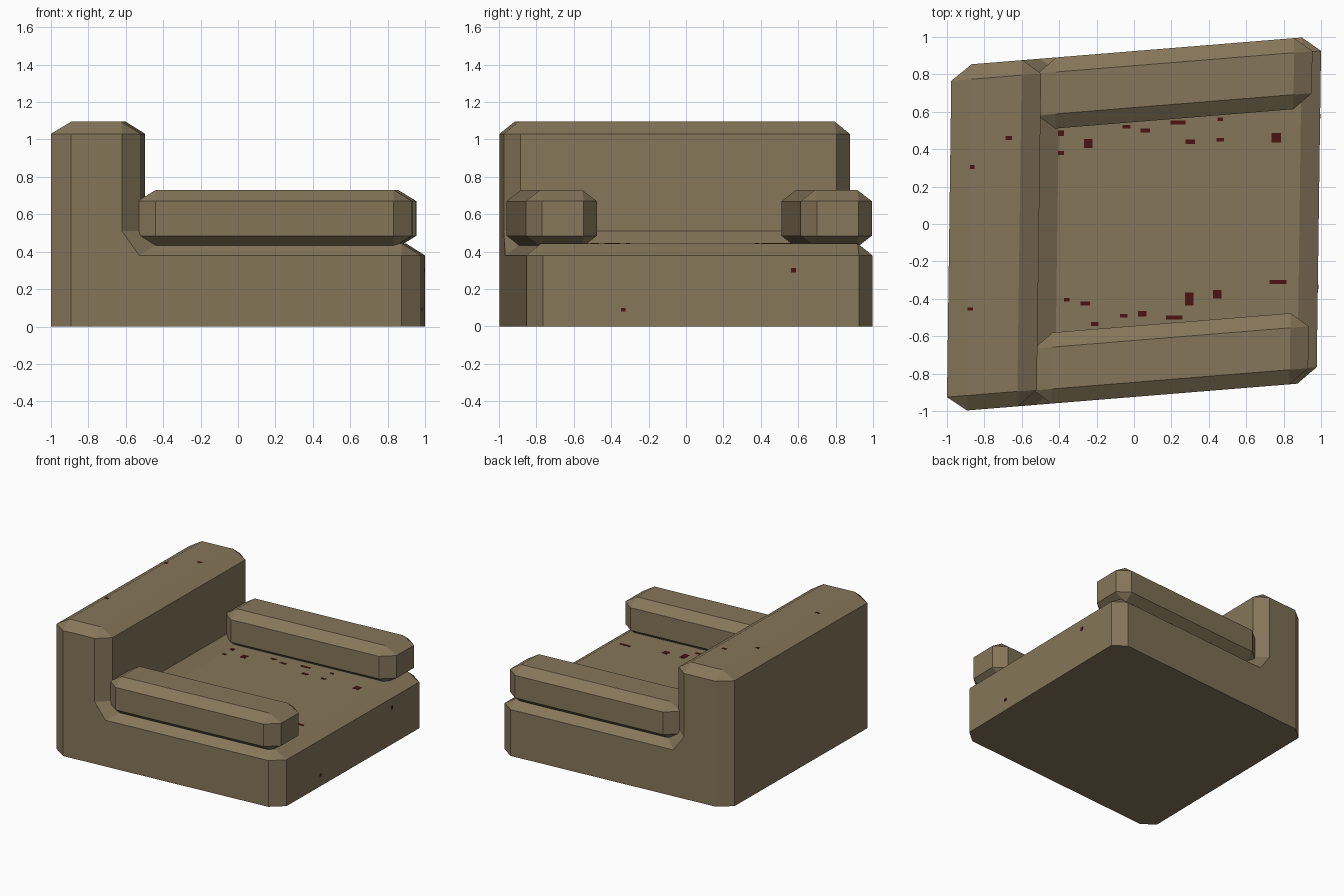
import bpy, bmesh
from mathutils import Matrix

if "Cube" in bpy.data.objects:
    bpy.data.objects.remove(bpy.data.objects["Cube"])

# The whole chair is slightly skewed in plan
SKEW = Matrix(((1, 0.0135, 0, 0), (0.081, 1, 0, 0), (0, 0, 1, 0), (0, 0, 0, 1)))


def material(name, rgb):
    m = bpy.data.materials.new(name)
    m.diffuse_color = (*rgb, 1)
    m.use_nodes = True
    m.node_tree.nodes["Principled BSDF"].inputs["Base Color"].default_value = m.diffuse_color
    return m


fabric = material("tan_fabric", (0.238, 0.183, 0.103))
stain = material("dark_red_stain", (0.07, 0.006, 0.006))


def finish(name, bm, mat):
    bmesh.ops.recalc_face_normals(bm, faces=bm.faces)
    me = bpy.data.meshes.new(name)
    bm.to_mesh(me)
    bm.free()
    me.materials.append(mat)
    ob = bpy.data.objects.new(name, me)
    bpy.context.collection.objects.link(ob)
    return ob


# Seat and backrest: one L profile with chamfered sides
outer = [(-.988, 0), (-.988, 1.03), (-.88, 1.095), (-.612, 1.095), (-.508, 1.03),
         (-.508, .51), (-.41, .445), (.885, .445), (.988, .38), (.988, 0)]
inner = [(-.88, 0), (-.88, 1.03), (-.608, 1.03), (-.608, .51), (-.515, .38), (.885, .38), (.885, 0)]
match = [0, 1, 1, 2, 2, 3, 4, 5, 5, 6]   # inner point next to each outer point
bm = bmesh.new()
ring, side = {}, {}
for s in (-1, 1):
    ring[s] = [bm.verts.new((x, s * .845, z)) for x, z in outer]
    side[s] = [bm.verts.new((x, s * .925, z)) for x, z in inner]
    bm.faces.new(side[s])
    for i in range(9):
        loop = [ring[s][i], ring[s][i + 1], side[s][match[i + 1]], side[s][match[i]]]
        bm.faces.new(list(dict.fromkeys(loop)))
for i in range(9):
    bm.faces.new([ring[-1][i], ring[-1][i + 1], ring[1][i + 1], ring[1][i]])
bm.faces.new([side[-1][0], side[-1][6], ring[-1][9], ring[1][9],
              side[1][6], side[1][0], ring[1][0], ring[-1][0]])
bm.transform(SKEW)
finish("seat_and_backrest", bm, fabric)


# Armrests: boxes with a different chamfer width along each axis
def armrest(name, s):
    cham = (.098, .078, .06)
    size = (1.468, .38, .305)
    bm = bmesh.new()
    bmesh.ops.create_cube(bm, size=1)
    bmesh.ops.scale(bm, vec=[a / c for a, c in zip(size, cham)], verts=bm.verts)
    bmesh.ops.bevel(bm, geom=bm.edges[:], offset=1, segments=1, affect='EDGES')
    bmesh.ops.scale(bm, vec=cham, verts=bm.verts)
    bmesh.ops.translate(bm, vec=(.208, s * .735, .5775), verts=bm.verts)
    bm.transform(SKEW)
    finish(name, bm, fabric)


armrest("front_armrest", -1)
armrest("rear_armrest", 1)


# Small stains: thin plates lying on the surfaces
def plates(name, boxes):
    bm = bmesh.new()
    for centre, size in boxes:
        m = Matrix.Translation(centre) @ Matrix.Diagonal((*size, 1))
        bmesh.ops.create_cube(bm, size=1, matrix=m)
    finish(name, bm, stain)


seat_spots = [(-.40, .485, .05, .03), (-.39, .38, .03, .02), (-.245, .43, .045, .05), (-.04, .52, .045, .02),
              (.06, .5, .05, .02), (.235, .543, .08, .02), (.3, .44, .05, .025), (.46, .56, .03, .02),
              (.46, .45, .04, .02), (.76, .46, .05, .05), (-.36, -.405, .03, .02), (-.26, -.425, .05, .02),
              (-.21, -.535, .04, .02), (-.055, -.49, .04, .02), (.045, -.48, .045, .03), (.215, -.5, .09, .02),
              (.295, -.40, .045, .07), (.445, -.375, .045, .045), (.77, -.31, .09, .02)]
back_spots = [(-.67, .46, .035, .02), (-.865, .305, .025, .02), (-.875, -.455, .03, .015)]
plates("seat_stains", [((x, y, .445), (w, d, .004)) for x, y, w, d in seat_spots])
plates("backrest_top_stains", [((x, y, 1.095), (w, d, .004)) for x, y, w, d in back_spots])
plates("seat_edge_stains", [((.988 + .0135 * y, y, z), (.004, w, h))
                            for y, z, w, h in [(.575, .3, .025, .025), (-.335, .09, .025, .02)]])
